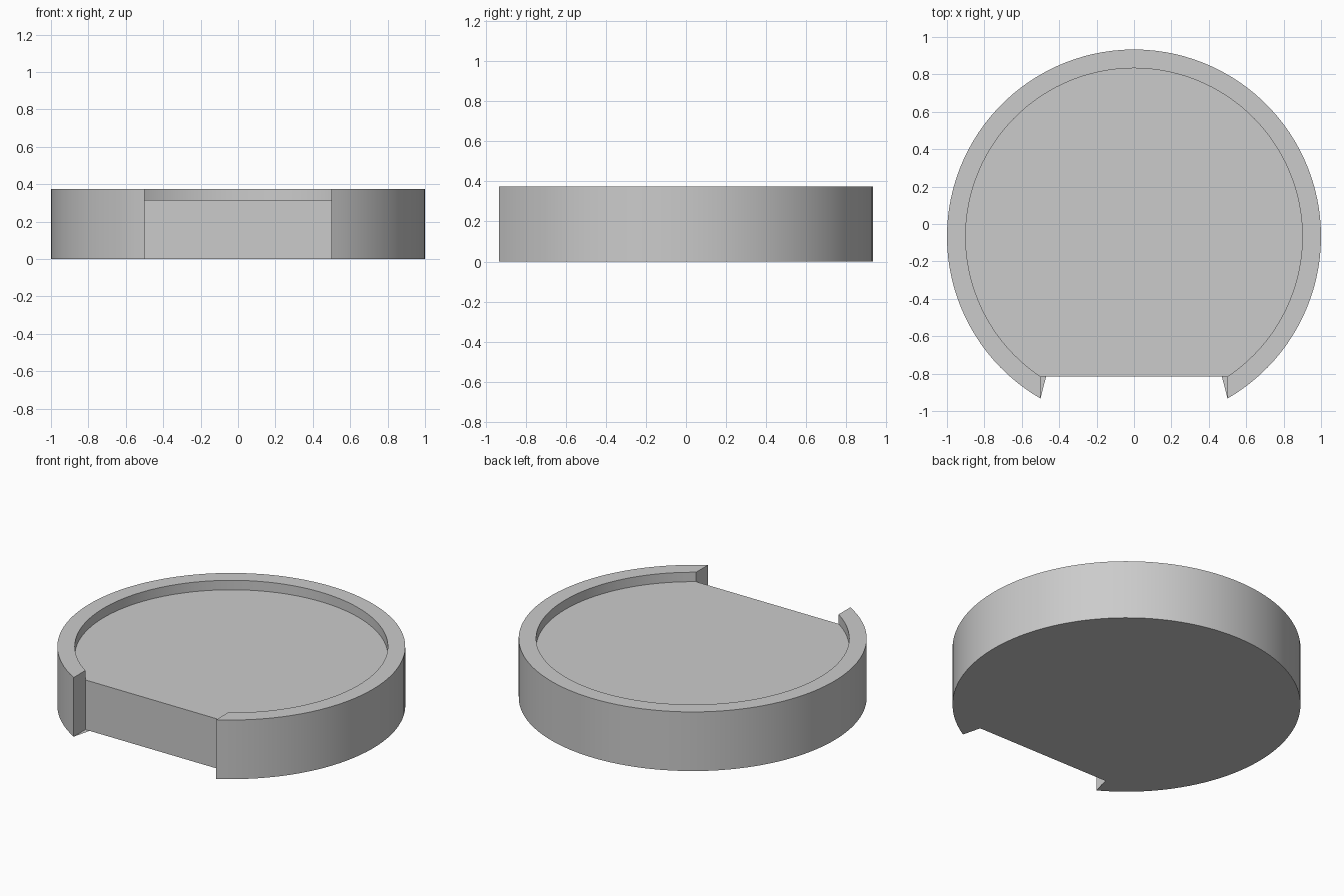
import bpy, bmesh
from math import acos, pi, sin, cos, radians

if "Cube" in bpy.data.objects:
    bpy.data.objects.remove(bpy.data.objects["Cube"])

N = 96                       # segments along the arc
R_OUT, R_IN = 1.0, 0.9
CY = -0.067                  # circle centre in y
GAP = 0.5                    # half width of the front notch
H, FLOOR = 0.375, 0.315
LIP = 0.47                   # where the base sheet meets the notch wall

bm = bmesh.new()


def arc(radius, z):
    """Counter-clockwise arc from the right notch edge round to the left one."""
    a0 = -acos(GAP / radius)
    a1 = pi - a0
    return [bm.verts.new((radius * cos(a0 + (a1 - a0) * i / N),
                          CY + radius * sin(a0 + (a1 - a0) * i / N), z))
            for i in range(N + 1)]


def strip(lower, upper):
    for i in range(N):
        bm.faces.new((lower[i], lower[i + 1], upper[i + 1], upper[i]))


out_bot, out_top = arc(R_OUT, 0), arc(R_OUT, H)
in_top, in_floor = arc(R_IN, H), arc(R_IN, FLOOR)

# Outer wall, rim top and recess wall
strip(out_bot, out_top)
strip(out_top, in_top)
strip(in_top, in_floor)

# Recessed floor
bm.faces.new(in_floor)

# Notch walls
y_notch = in_floor[0].co.y
right = bm.verts.new((GAP, y_notch, 0))
left = bm.verts.new((-GAP, y_notch, 0))
bm.faces.new((left, right, in_floor[0], in_floor[-1]))
bm.faces.new((out_bot[0], out_top[0], in_top[0], in_floor[0], right))
bm.faces.new((left, in_floor[-1], in_top[-1], out_top[-1], out_bot[-1]))

# Base, with thin slivers reaching into the notch
lip_r = bm.verts.new((LIP, y_notch, 0))
lip_l = bm.verts.new((-LIP, y_notch, 0))
bm.faces.new(list(reversed(out_bot)) + [lip_r, lip_l])

mesh = bpy.data.meshes.new("round_tray")
bm.to_mesh(mesh)
bm.free()
tray = bpy.data.objects.new("round_tray", mesh)
bpy.context.collection.objects.link(tray)

# Smooth curved walls, sharp rims
bpy.context.view_layer.objects.active = tray
tray.select_set(True)
bpy.ops.object.shade_smooth_by_angle(angle=radians(30))
